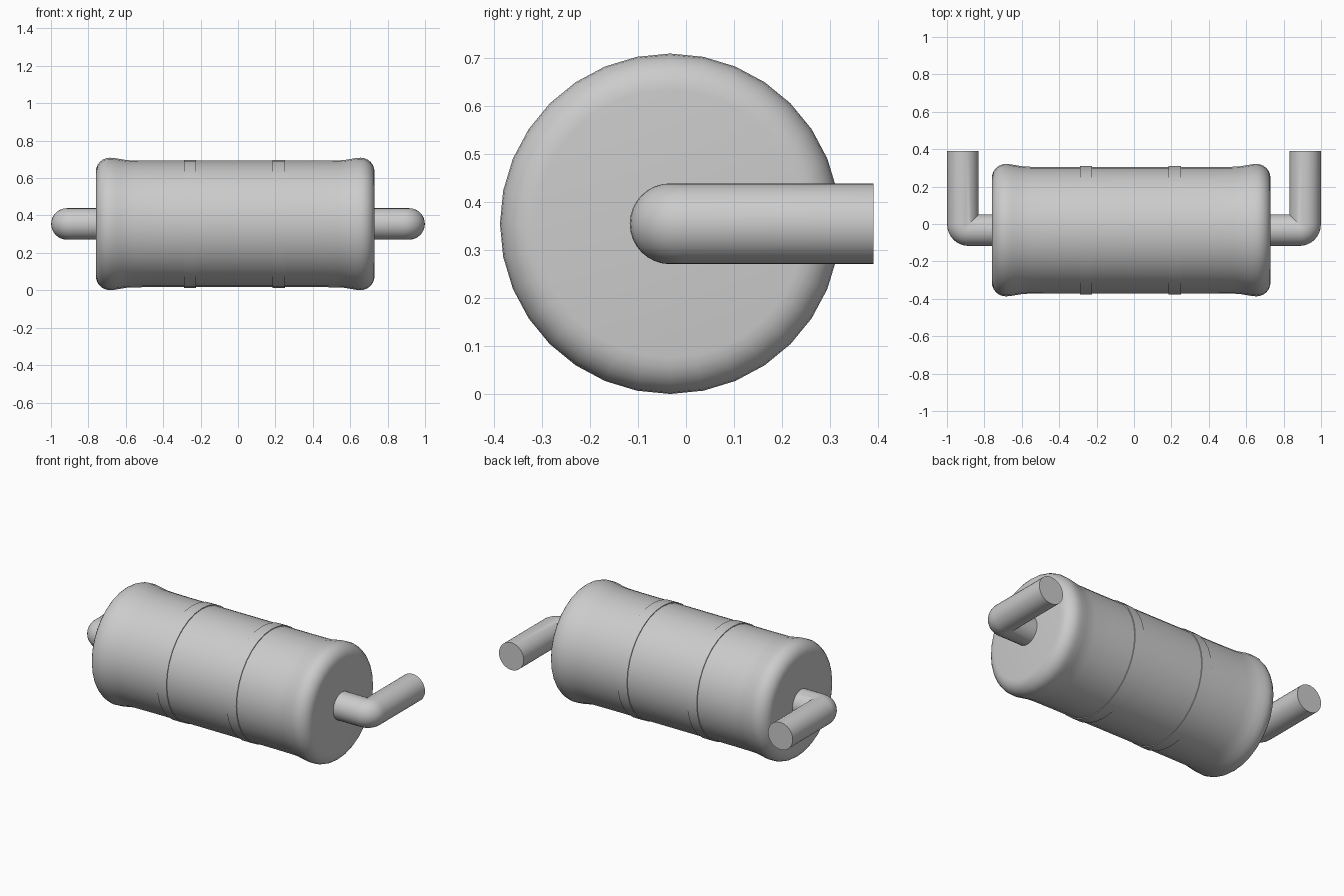
import bpy, bmesh, math
from mathutils import Vector

if "Cube" in bpy.data.objects:
    bpy.data.objects.remove(bpy.data.objects["Cube"])

CY, CZ = -0.033, 0.355      # shared axis of the canister and pipe stubs

metal = bpy.data.materials.new("grey metal")
metal.diffuse_color = (0.6, 0.6, 0.6, 1)
metal.use_nodes = True
metal.node_tree.nodes["Principled BSDF"].inputs["Base Color"].default_value = metal.diffuse_color


def finish(name, bm):
    bmesh.ops.remove_doubles(bm, verts=bm.verts, dist=0.0005)
    bmesh.ops.recalc_face_normals(bm, faces=bm.faces)
    me = bpy.data.meshes.new(name)
    bm.to_mesh(me)
    bm.free()
    me.materials.append(metal)
    ob = bpy.data.objects.new(name, me)
    bpy.context.collection.objects.link(ob)
    bpy.ops.object.select_all(action='DESELECT')
    ob.select_set(True)
    bpy.context.view_layer.objects.active = ob
    bpy.ops.object.shade_smooth_by_angle(angle=math.radians(35))
    return ob


def skin(bm, rings, closed=False):
    """Bridge a list of equal vertex rings; cap the ends unless closed."""
    n = len(rings[0])
    count = len(rings) if closed else len(rings) - 1
    for i in range(count):
        a, b = rings[i], rings[(i + 1) % len(rings)]
        for k in range(n):
            bm.faces.new((a[k], a[(k + 1) % n], b[(k + 1) % n], b[k]))
    if not closed:
        bm.faces.new(rings[0])
        bm.faces.new(rings[-1])


def lathe(name, profile, sides=32, closed=False):
    bm = bmesh.new()
    rings = []
    for x, r in profile:
        rings.append([bm.verts.new((x, CY + r * math.sin(t), CZ + r * math.cos(t)))
                      for t in (2 * math.pi * k / sides for k in range(sides))])
    skin(bm, rings, closed)
    return finish(name, bm)


# Canister: rounded rims swelling at both ends of a slightly slimmer barrel
MID, HALF = -0.015, 0.745
end = [(HALF - 0.075 + 0.075 * math.cos(a), 0.279 + 0.075 * math.sin(a))
       for a in (math.radians(15 * i) for i in range(7))]
end += [(0.645, 0.352), (0.61, 0.346), (0.58, 0.341), (0.54, 0.339), (0.42, 0.338)]
lathe("canister", [(MID - x, r) for x, r in end] +
      [(MID + x, r) for x, r in reversed(end)])

# Two thin straps round the barrel
for name, x in (("left_strap", -0.257), ("right_strap", 0.218)):
    lathe(name, [(x - 0.033, 0.330), (x - 0.033, 0.343),
                 (x + 0.033, 0.343), (x + 0.033, 0.330)], closed=True)


# Elbow pipes: out of the end cap, tight bend, then straight back (+y)
def elbow(name, side, sides=32, R=0.084, bend=0.03, px=0.915):
    centre = Vector((px - bend, CY + bend))
    stations = [(Vector((0.68, CY)), 0, False)]
    for i in range(9):
        a = math.pi / 2 * i / 8
        stations.append((centre + bend * Vector((math.sin(a), -math.cos(a))), a, True))
    stations.append((Vector((px, 0.39)), math.pi / 2, False))
    bm = bmesh.new()
    rings = []
    for p, a, in_bend in stations:
        ring = []
        for k in range(sides):
            t = 2 * math.pi * k / sides
            o = R * math.cos(t)               # offset towards the inside of the bend
            if in_bend and o > bend:
                q = Vector((px - o, CY + o))  # mitred inner corner
            else:
                q = p + o * Vector((-math.sin(a), math.cos(a)))
            ring.append(bm.verts.new((side * q.x, q.y, CZ + R * math.sin(t))))
        rings.append(ring)
    skin(bm, rings)
    return finish(name, bm)


elbow("left_pipe", -1)
elbow("right_pipe", 1)
